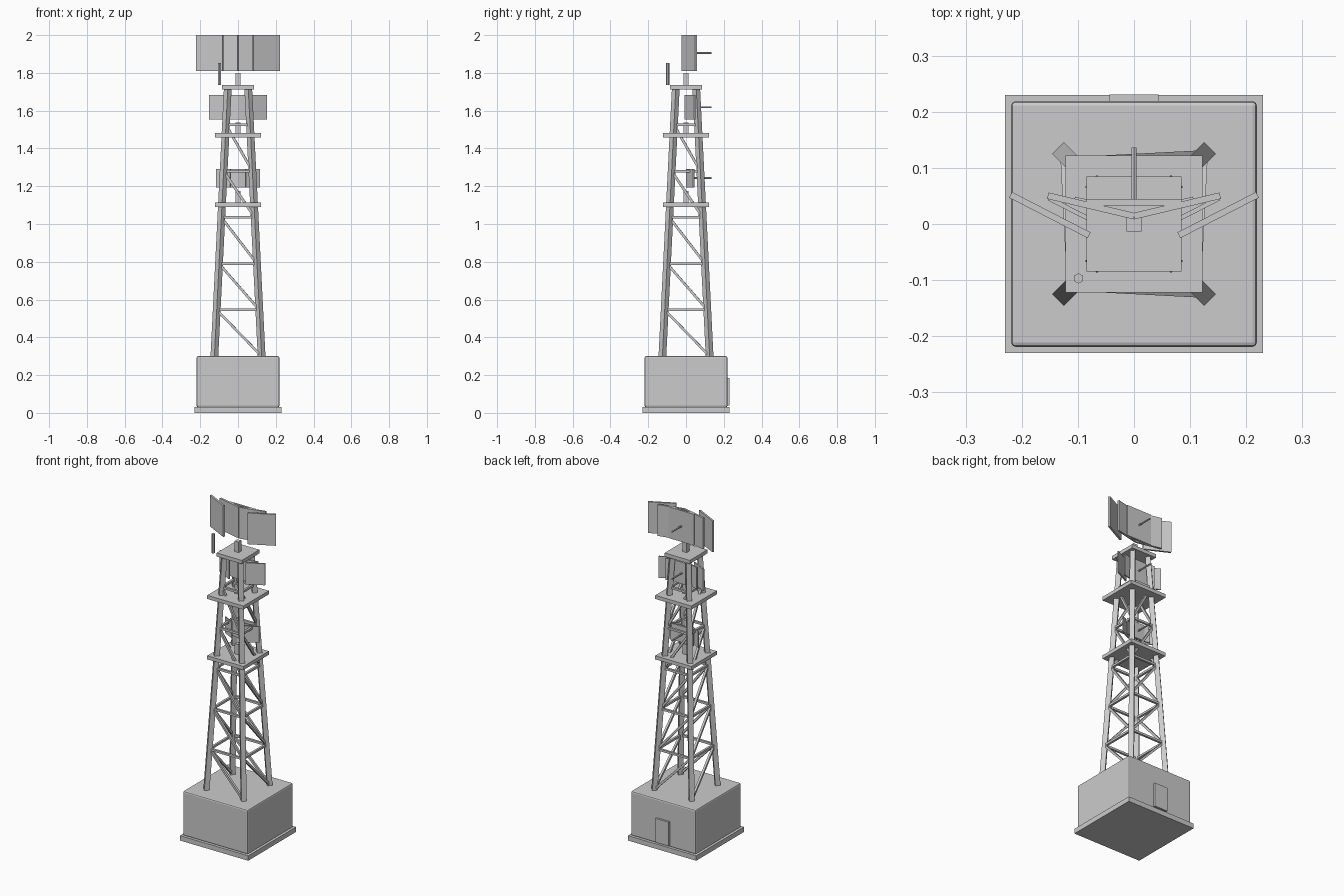
import bpy
import math
from mathutils import Vector, Matrix

if "Cube" in bpy.data.objects:
    bpy.data.objects.remove(bpy.data.objects["Cube"])

# Single flat grey
grey = bpy.data.materials.new("plain_grey")
grey.use_nodes = True
COLOUR = (0.6, 0.6, 0.6, 1)
grey.diffuse_color = COLOUR
grey.node_tree.nodes["Principled BSDF"].inputs["Base Color"].default_value = COLOUR


def finish(name):
    ob = bpy.context.object
    ob.name = name
    ob.data.materials.append(grey)
    return ob


def box(name, centre, size, turn=0):
    """Box of the given size, turned about z."""
    bpy.ops.mesh.primitive_cube_add(size=1)
    ob = finish(name)
    ob.data.transform(Matrix.Diagonal((*size, 1)))
    ob.location = centre
    ob.rotation_euler.z = turn
    return ob


def slab(name, half, z0, z1):
    return box(name, (0, 0, (z0 + z1) / 2), (2 * half, 2 * half, z1 - z0))


def bar(name, a, b, width, sides=4, spin=0):
    """Straight bar with a regular cross-section between two points."""
    a, b = Vector(a), Vector(b)
    radius = width / 2 / math.cos(math.pi / sides)
    bpy.ops.mesh.primitive_cylinder_add(vertices=sides, radius=radius, depth=(b - a).length)
    ob = finish(name)
    ob.data.transform(Matrix.Rotation(spin, 4, 'Z'))
    ob.rotation_euler = (b - a).to_track_quat('Z', 'Y').to_euler()
    ob.location = (a + b) / 2
    return ob


def plate(name, a, b, z, height, thick):
    """Upright plate whose plan centreline runs from a to b."""
    a, b = Vector(a), Vector(b)
    mid, d = (a + b) / 2, b - a
    return box(name, (mid.x, mid.y, z), (d.length, thick, height), math.atan2(d.y, d.x))


# Base hut
slab("foundation", 0.23, 0, 0.03)
hut = slab("hut", 0.219, 0.03, 0.3)
bevel = hut.modifiers.new("soft_edges", 'BEVEL')
bevel.width = 0.008
bevel.segments = 2
box("door", (0, 0.223, 0.112), (0.088, 0.016, 0.146))

# Four leaning legs
Z0, Z1 = 0.3, 1.72


def spread(z):
    return 0.125 + (0.054 - 0.125) * (z - Z0) / (Z1 - Z0)


for sx in (-1, 1):
    for sy in (-1, 1):
        foot, top = spread(Z0 - 0.01), spread(Z1)
        # side faces of the square section line up with the diagonal
        leg = bar("leg", (0, 0, 0), (0, 0, 1), 0.029)
        leg.data.transform(Matrix.Translation((0, 0, 0.5)))
        leg.data.transform(Matrix.Diagonal((1, 1, Z1 - Z0 + 0.01, 1)))
        shear = Matrix.Identity(4)
        shear[0][2] = sx * (top - foot) / (Z1 - Z0 + 0.01)
        shear[1][2] = sy * (top - foot) / (Z1 - Z0 + 0.01)
        leg.data.transform(shear)
        leg.rotation_euler = (0, 0, 0)
        leg.location = (sx * foot, sy * foot, Z0 - 0.01)

# Lattice: a horizontal and a diagonal on each side of each bay
BAY = 0.245
for i in range(5):
    low, high = Z0 + i * BAY, Z0 + (i + 1) * BAY
    p, q = spread(low), spread(high)
    for s in (-1, 1):
        for flip in (False, True):
            def at(u, v, z):
                return (v, u, z) if flip else (u, v, z)
            bar("cross_brace", at(-q, s * q, high), at(q, s * q, high), 0.013, 4, math.pi / 4)
            bar("diagonal_brace", at(p, s * p, low), at(-q, s * q, high), 0.013, 4, math.pi / 4)

# Platforms with a mast stub on each
for half, z, stub in ((0.122, 1.091, 1.175), (0.122, 1.459, 1.537), (0.085, 1.713, 1.8)):
    slab("platform", half, z, z + 0.022)
    slab("mast_stub", 0.013, z + 0.01, stub)


# Antenna arrays, identical but scaled
def antenna(z, k, shift):
    def pt(x, y):
        return (x * k, y * k + shift)
    h, t = 0.19 * k, 0.0115 * k
    for s in (-1, 1):
        plate("side_panel", pt(s * 0.08, -0.02), pt(s * 0.22, 0.052), z, h, t)
        plate("centre_panel", pt(0, 0.014), pt(s * 0.1535, 0.0505), z, h, t)
    plate("back_panel", pt(-0.085, 0.039), pt(0.085, 0.039), z, h, t)
    bar("feed_rod", (0, 0.039 * k + shift, z), (0, 0.136, z), 0.009, 6)


antenna(1.905, 1, 0)
antenna(1.618, 0.69, 0.01)
antenna(1.243, 0.52, 0.014)

# Whip aerial beside the top platform
bar("whip_aerial", (-0.099, -0.097, 1.737), (-0.099, -0.097, 1.853), 0.016, 6)
